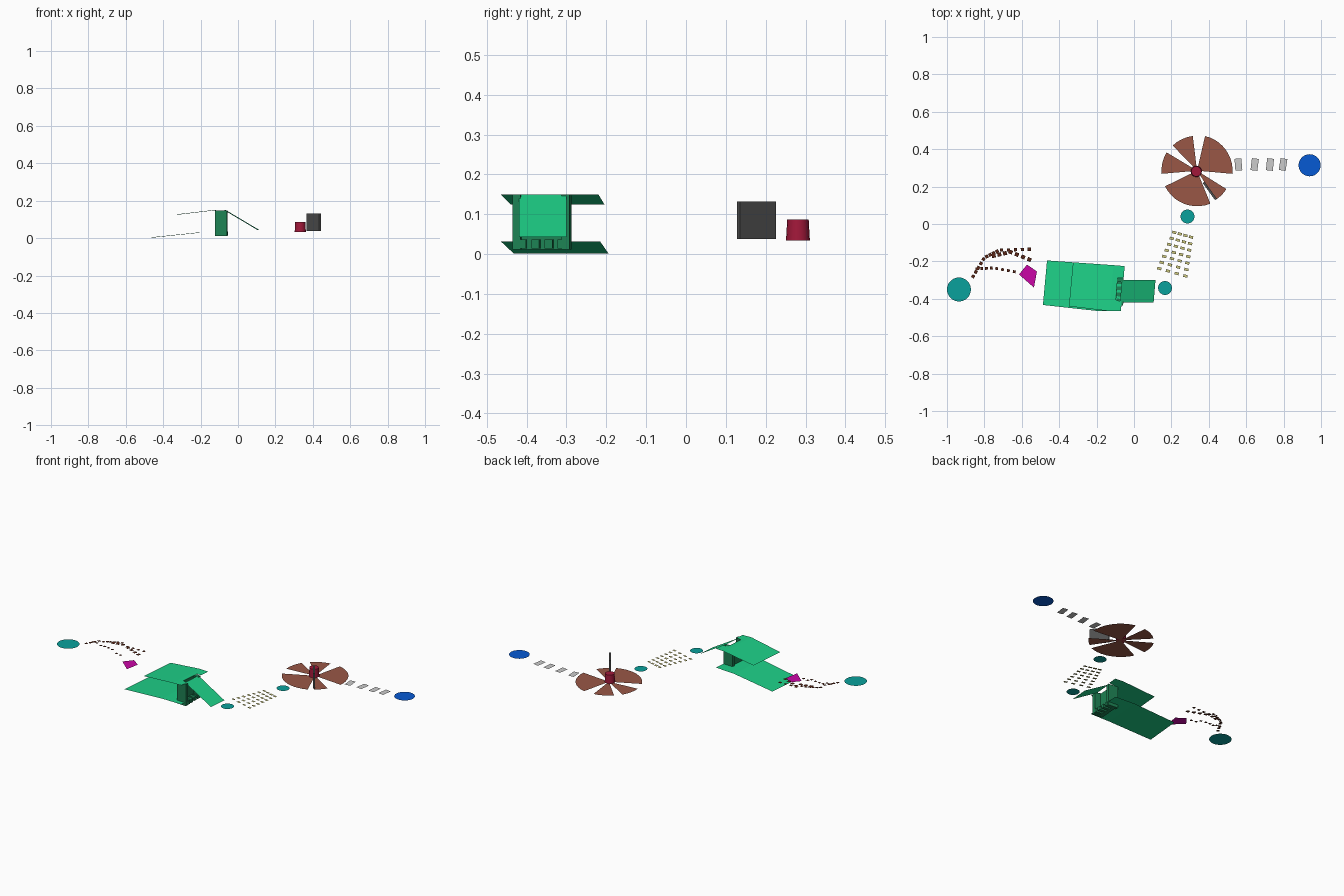
import bpy, bmesh, math
from mathutils import Vector

if "Cube" in bpy.data.objects:
    bpy.data.objects.remove(bpy.data.objects["Cube"])


def mat(name, r, g, b):
    m = bpy.data.materials.new(name)
    m.diffuse_color = [(c / 255) ** 2.2 for c in (r, g, b)] + [1]
    m.use_nodes = True
    m.node_tree.nodes["Principled BSDF"].inputs["Base Color"].default_value = m.diffuse_color
    return m


GREEN = mat("green", 35, 208, 135)
DARK = mat("dark_green", 35, 130, 85)
TEAL = mat("teal", 18, 160, 155)
BLUE = mat("blue", 15, 90, 210)
BROWN = mat("rust", 152, 88, 72)
BIT = mat("dark_rust", 90, 42, 28)
YELLOW = mat("pale_yellow", 205, 200, 125)
MAGENTA = mat("magenta", 200, 15, 165)
RED = mat("red", 160, 30, 60)
GREY = mat("charcoal", 80, 80, 80)


def mesh(name, verts, faces, m=None):
    me = bpy.data.meshes.new(name)
    me.from_pydata(verts, [], faces)
    ob = bpy.data.objects.new(name, me)
    bpy.context.collection.objects.link(ob)
    if m:
        me.materials.append(m)
    return ob


def disc(name, x, y, z, r, m):
    pts = [(x + r * math.cos(i * math.tau / 32), y + r * math.sin(i * math.tau / 32), z) for i in range(32)]
    return mesh(name, pts, [range(32)], m)


def box(name, c, s, m, rz=0):
    bpy.ops.mesh.primitive_cube_add(size=1, location=c, rotation=(0, 0, rz))
    ob = bpy.context.object
    ob.name, ob.scale = name, s
    ob.data.materials.append(m)
    return ob


def tiles(name, items, m):
    """Flat four-sided tiles: (x, y, z, width, depth, angle)."""
    v, f = [], []
    for x, y, z, w, d, a in items:
        c, s = math.cos(a), math.sin(a)
        n = len(v)
        for i, j in ((-1, -1), (1, -1), (1, 1), (-1, 1)):
            px, py = i * w / 2, j * d / 2
            v.append((x + px * c - py * s, y + px * s + py * c, z))
        f.append((n, n + 1, n + 2, n + 3))
    return mesh(name, v, f, m)


# Round platforms
disc("start_platform", -.936, -.35, .135, .064, TEAL)
disc("lower_platform", .166, -.342, .035, .037, TEAL)
disc("upper_platform", .286, .04, .035, .037, TEAL)
disc("end_platform", .939, .314, .055, .059, BLUE)


# Curved trails of stepping stones, descending to the right
def along(points, n):
    ps = [Vector(p) for p in points]
    for i in range(n):
        t = i / (n - 1) * (len(ps) - 1)
        k = min(int(t), len(ps) - 2)
        yield ps[k].lerp(ps[k + 1], t - k), ps[k + 1] - ps[k]


stones = []
for pts, n, size in (
        ([(-.86, -.28), (-.80, -.18), (-.72, -.14), (-.56, -.135)], 14, .017),
        ([(-.75, -.17), (-.66, -.15), (-.56, -.19)], 7, .021),
        ([(-.84, -.24), (-.75, -.235), (-.64, -.255)], 8, .015)):
    for p, d in along(pts, n):
        z = .132 if p.x < -.81 else .122 if p.x < -.68 else .108
        stones.append((p.x, p.y, z, size, size, math.atan2(d.y, d.x)))
tiles("stepping_stones", stones, BIT)

mesh("landing", [(-.615, -.27, .08), (-.535, -.34, .08), (-.519, -.254, .08), (-.572, -.217, .08)],
     [(0, 1, 2, 3)], MAGENTA)

# Lower deck: sloped part then flat part
mesh("lower_deck",
     [(-.487, -.433, .002), (-.465, -.195, .002), (-.205, -.464, .031),
      (-.185, -.215, .031), (-.07, -.466, .031), (-.05, -.225, .031)],
     [(0, 2, 3, 1), (2, 4, 5, 3)], GREEN)

# Upper deck with a notch in its right edge above the supports
mesh("upper_deck",
     [(-.348, -.44, .125), (-.326, -.205, .125), (-.13, -.466, .15), (-.11, -.22, .15),
      (-.07, -.464, .15), (-.066, -.415, .15), (-.10, -.405, .15),
      (-.09, -.29, .15), (-.055, -.285, .15), (-.05, -.225, .15)],
     [(0, 2, 3, 1), (2, 4, 5, 6, 7, 8, 9, 3)], GREEN)

# Ramp
mesh("ramp", [(-.075, -.419, .15), (.105, -.419, .043), (.115, -.30, .043), (-.065, -.30, .15)],
     [(0, 1, 2, 3)], GREEN)

# Supports between the decks
for i, y in enumerate((-.423, -.300)):
    box("support_%d" % i, (-.09, y, .08), (.065, .02, .138), DARK, math.radians(-4))
box("support_web", (-.105, -.361, .08), (.025, .11, .138), DARK, math.radians(-4))
for i in range(4):
    box("support_foot_%d" % i, (-.075, -.41 + i * .033, .025), (.04, .02, .022), DARK, math.radians(-4))

# Tile field between the small platforms
field = []
lo0, lo1, hi0, hi1 = map(Vector, ((.135, -.238), (.275, -.278), (.215, -.045), (.305, -.07)))
for r in range(7):
    t = r / 6
    a, b = lo0.lerp(hi0, t), lo1.lerp(hi1, t)
    for c in range(4):
        p = a.lerp(b, c / 3)
        field.append((p.x, p.y, .031, .023, .014, math.radians(-15)))
tiles("tile_field", field, YELLOW)

# Wheel of separate flat sectors
cx, cy = .337, .285
for k, (a0, a1, r) in enumerate(((-5, 77, .19), (97, 134, .187), (149, 185, .19), (206, 292, .19), (303, 328, .185))):
    n = max(4, (a1 - a0) // 8)
    arc = [math.radians(a0 + (a1 - a0) * i / n) for i in range(n + 1)]
    mesh("wheel_sector_%d" % k,
         [(cx, cy, .033)] + [(cx + r * math.cos(a), cy + r * math.sin(a), .033) for a in arc],
         [range(n + 2)], BROWN)

# Hub and upright panel
bpy.ops.mesh.primitive_cone_add(vertices=16, radius1=.03, radius2=.027, depth=.053, location=(cx - .004, .281, .06))
hub = bpy.context.object
hub.name = "wheel_hub"
hub.data.materials.append(RED)
bpy.ops.object.shade_smooth_by_angle()
box("wheel_panel", (.405, .177, .085), (.112, .012, .095), GREY, math.atan2(-.09, .065))

# Grey steps leading to the end platform
tiles("end_steps", [(x, .318, z, .037, .064, a) for x, z, a in
                    ((.558, .034, .08), (.645, .036, -.12), (.727, .038, -.1), (.797, .040, -.15))], None)
